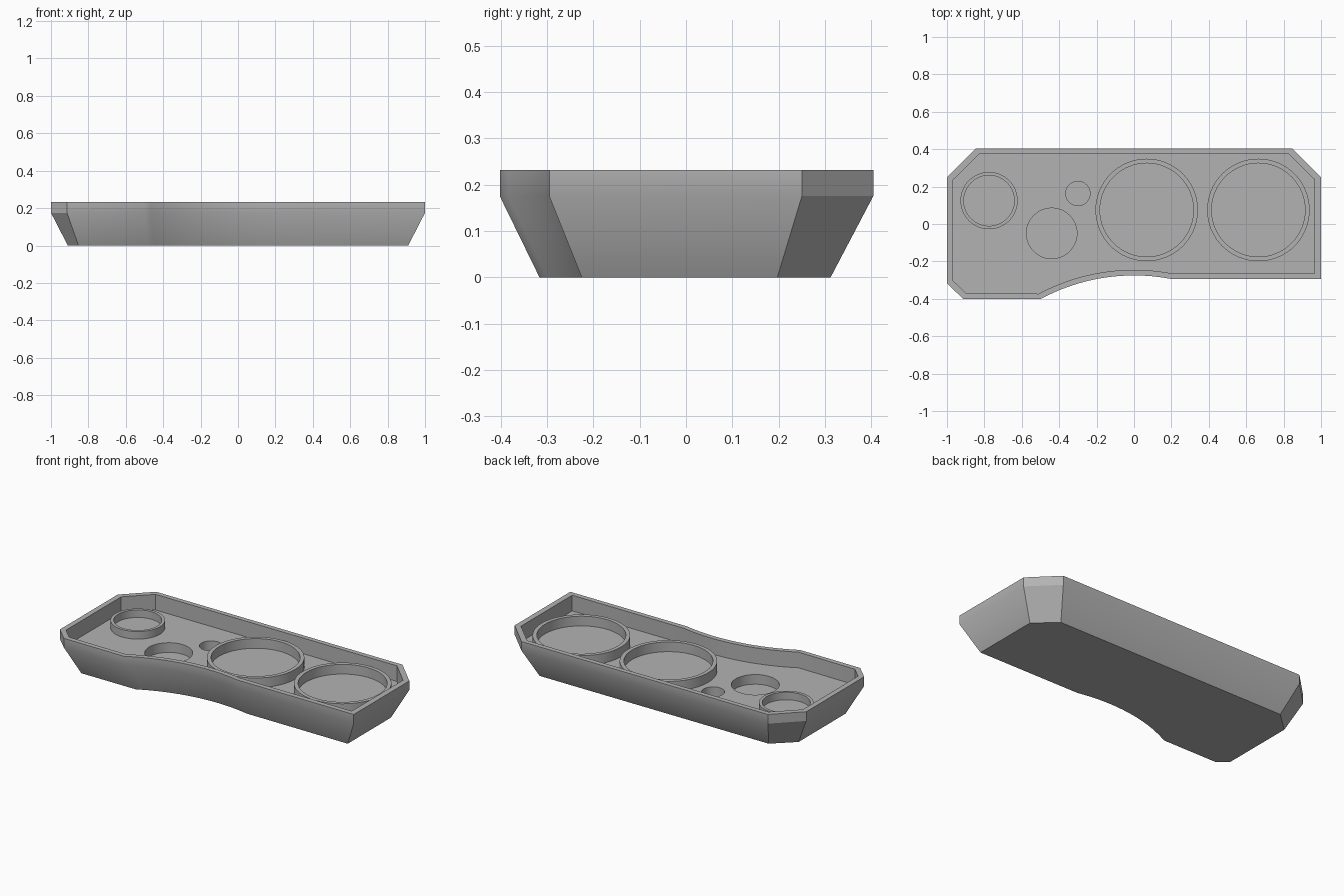
import bpy, bmesh, math

cube = bpy.data.objects.get("Cube")
if cube:
    bpy.data.objects.remove(cube)

# Single flat colour
grey = bpy.data.materials.new("plain grey")
grey.use_nodes = True
grey.diffuse_color = (0.45, 0.45, 0.45, 1)
bsdf = next(n for n in grey.node_tree.nodes if n.type == 'BSDF_PRINCIPLED')
bsdf.inputs["Base Color"].default_value = grey.diffuse_color

FLOOR, RIM = 0.135, 0.232
ARC_STEPS = 20


def new_object(name, bm):
    bmesh.ops.recalc_face_normals(bm, faces=bm.faces)
    mesh = bpy.data.meshes.new(name)
    bm.to_mesh(mesh)
    bm.free()
    mesh.materials.append(grey)
    obj = bpy.data.objects.new(name, mesh)
    bpy.context.collection.objects.link(obj)
    return obj


def smooth(obj):
    bpy.ops.object.select_all(action='DESELECT')
    obj.select_set(True)
    bpy.context.view_layer.objects.active = obj
    bpy.ops.object.shade_smooth_by_angle(angle=math.radians(30))


def outline(corners, start, end, apex, radius):
    """Straight corners followed by the shallow concave arc of the front edge."""
    arc = []
    for i in range(ARC_STEPS + 1):
        x = start + (end - start) * i / ARC_STEPS
        arc.append((x, apex - radius + math.sqrt(radius ** 2 - x ** 2)))
    return corners + arc


def bridge(bm, a, b):
    for i in range(len(a)):
        j = (i + 1) % len(a)
        bm.faces.new((a[i], a[j], b[j], b[i]))


# Tray outlines, running from the front left corner round the back to the arc
base = outline([(0.91, -0.225), (0.91, 0.197), (0.785, 0.312), (-0.785, 0.312),
                (-0.91, 0.197), (-0.91, -0.262), (-0.853, -0.316)],
               -0.48, 0.216, -0.2, 1.05)
outer = outline([(1, -0.295), (1, 0.25), (0.845, 0.404), (-0.845, 0.404),
                 (-1, 0.25), (-1, -0.317), (-0.914, -0.4)],
                -0.5, 0.2, -0.275, 1.05)
inner = outline([(0.965, -0.264), (0.965, 0.238), (0.828, 0.374), (-0.828, 0.374),
                 (-0.967, 0.236), (-0.967, -0.303), (-0.9, -0.369)],
                -0.51, 0.2, -0.245, 1.08)

# Tray shell: sloped wall, upright rim, recessed floor
bm = bmesh.new()
levels = [(base, 0), (outer, 0.175), (outer, RIM), (inner, RIM), (inner, FLOOR)]
loops = [[bm.verts.new((x, y, z)) for x, y in pts] for pts, z in levels]
for lower, upper in zip(loops, loops[1:]):
    bridge(bm, lower, upper)
bm.faces.new(loops[0])
bm.faces.new(loops[-1])
tray = new_object("tray", bm)

# Round pockets sunk in the floor
for x, y, r in [(-0.44, -0.05, 0.135), (-0.3, 0.163, 0.065)]:
    bm = bmesh.new()
    bmesh.ops.create_cone(bm, cap_ends=True, segments=48, radius1=r, radius2=r, depth=0.12)
    bmesh.ops.translate(bm, verts=bm.verts, vec=(x, y, FLOOR))
    cutter = new_object("pocket_cutter", bm)
    cutter.hide_render = True
    mod = tray.modifiers.new("pocket", 'BOOLEAN')
    mod.operation = 'DIFFERENCE'
    mod.solver = 'EXACT'
    mod.object = cutter
    bpy.context.view_layer.objects.active = tray
    bpy.ops.object.modifier_apply(modifier=mod.name)
    bpy.data.objects.remove(cutter)
smooth(tray)


# Raised collars standing on the floor
def collar(name, x, y, r_out, r_in, top, segments=64):
    bm = bmesh.new()
    rings = []
    for r, z in [(r_out, FLOOR), (r_out, top), (r_in, top), (r_in, FLOOR)]:
        rings.append([bm.verts.new((x + r * math.cos(t), y + r * math.sin(t), z))
                      for t in (math.tau * i / segments for i in range(segments))])
    for i in range(4):
        bridge(bm, rings[i], rings[(i + 1) % 4])
    smooth(new_object(name, bm))


collar("middle_collar", 0.068, 0.075, 0.274, 0.25, 0.195)
collar("left_collar", 0.665, 0.075, 0.274, 0.25, 0.195)
collar("small_collar", -0.775, 0.125, 0.153, 0.135, 0.182)
